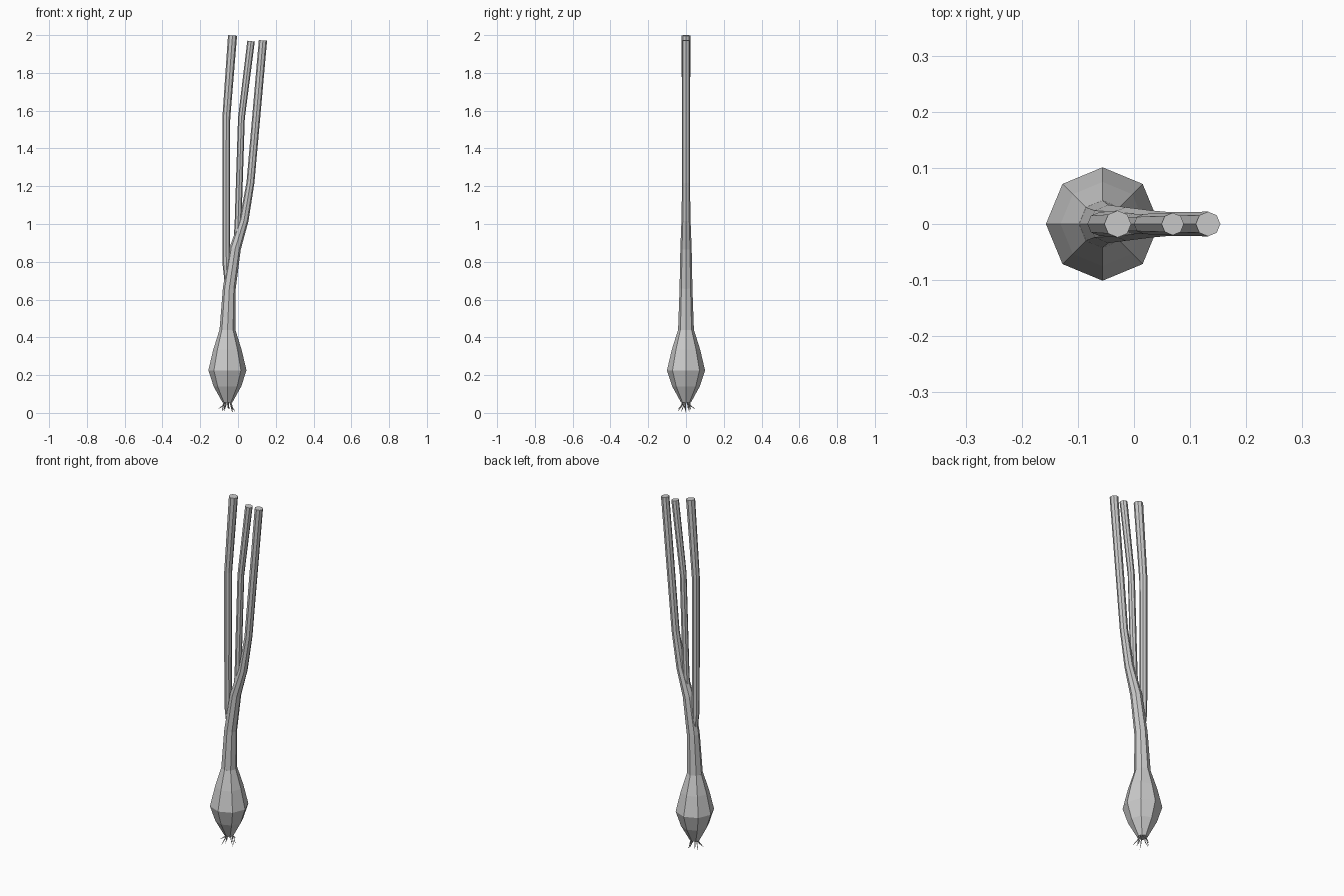
import bpy, bmesh, math, random
from mathutils import Vector

if "Cube" in bpy.data.objects:
    bpy.data.objects.remove(bpy.data.objects["Cube"])

random.seed(4)


def tube(name, path, sides=8):
    """Loft flat-shaded rings along path of (x, y, z, radius); ends capped."""
    bm = bmesh.new()
    pts = [Vector(p[:3]) for p in path]
    rings = []
    for i, p in enumerate(path):
        a, b = pts[max(i - 1, 0)], pts[min(i + 1, len(pts) - 1)]
        t = (b - a).normalized()
        v = Vector((0, 1, 0))
        u = v.cross(t).normalized()
        v = t.cross(u)
        ring = []
        for k in range(sides):
            ang = 2 * math.pi * k / sides
            ring.append(bm.verts.new(pts[i] + p[3] * (u * math.cos(ang) + v * math.sin(ang))))
        rings.append(ring)
    for r0, r1 in zip(rings, rings[1:]):
        for k in range(sides):
            j = (k + 1) % sides
            bm.faces.new((r0[k], r0[j], r1[j], r1[k]))
    bm.faces.new(rings[0][::-1])
    bm.faces.new(rings[-1])
    bmesh.ops.recalc_face_normals(bm, faces=bm.faces)
    me = bpy.data.meshes.new(name)
    bm.to_mesh(me)
    bm.free()
    ob = bpy.data.objects.new(name, me)
    bpy.context.collection.objects.link(ob)
    return ob


CX = -0.056

# bulb, upright rings, up to the neck
tube("bulb", [(CX, 0, 0.055, 0.026), (CX, 0, 0.14, 0.073), (CX, 0, 0.225, 0.101),
              (CX, 0, 0.335, 0.075), (CX, 0, 0.44, 0.042)])

# main stem continuing into the right leaf
tube("right_leaf", [(CX, 0, 0.435, 0.042), (-0.046, 0, 0.66, 0.034), (-0.015, 0, 0.87, 0.030),
                    (0.032, 0, 1.02, 0.024), (0.066, 0, 1.22, 0.021), (0.132, 0, 1.972, 0.022)])

# leaves emerging from the stem
tube("left_leaf", [(-0.047, 0, 0.64, 0.018), (-0.062, 0, 0.78, 0.019), (-0.063, 0, 1.0, 0.020),
                   (-0.062, 0, 1.56, 0.021), (-0.029, 0, 1.998, 0.024)])
tube("middle_leaf", [(-0.012, 0, 0.84, 0.016), (0.0, 0, 1.0, 0.018),
                     (0.018, 0, 1.56, 0.018), (0.069, 0, 1.968, 0.020)])

# root hairs
N = 9
for i in range(N):
    a = 2 * math.pi * i / N + random.uniform(-0.2, 0.2)
    c, s = math.cos(a), math.sin(a)
    spread = random.uniform(0.028, 0.05)
    low = 0.0 if i == 0 else random.uniform(0.005, 0.025)
    tube("root_%d" % i, [(CX + 0.016 * c, 0.016 * s, 0.062, 0.004),
                         (CX + 0.024 * c, 0.024 * s, 0.038, 0.003),
                         (CX + spread * c, spread * s, low + 0.001, 0.001)], 4)
